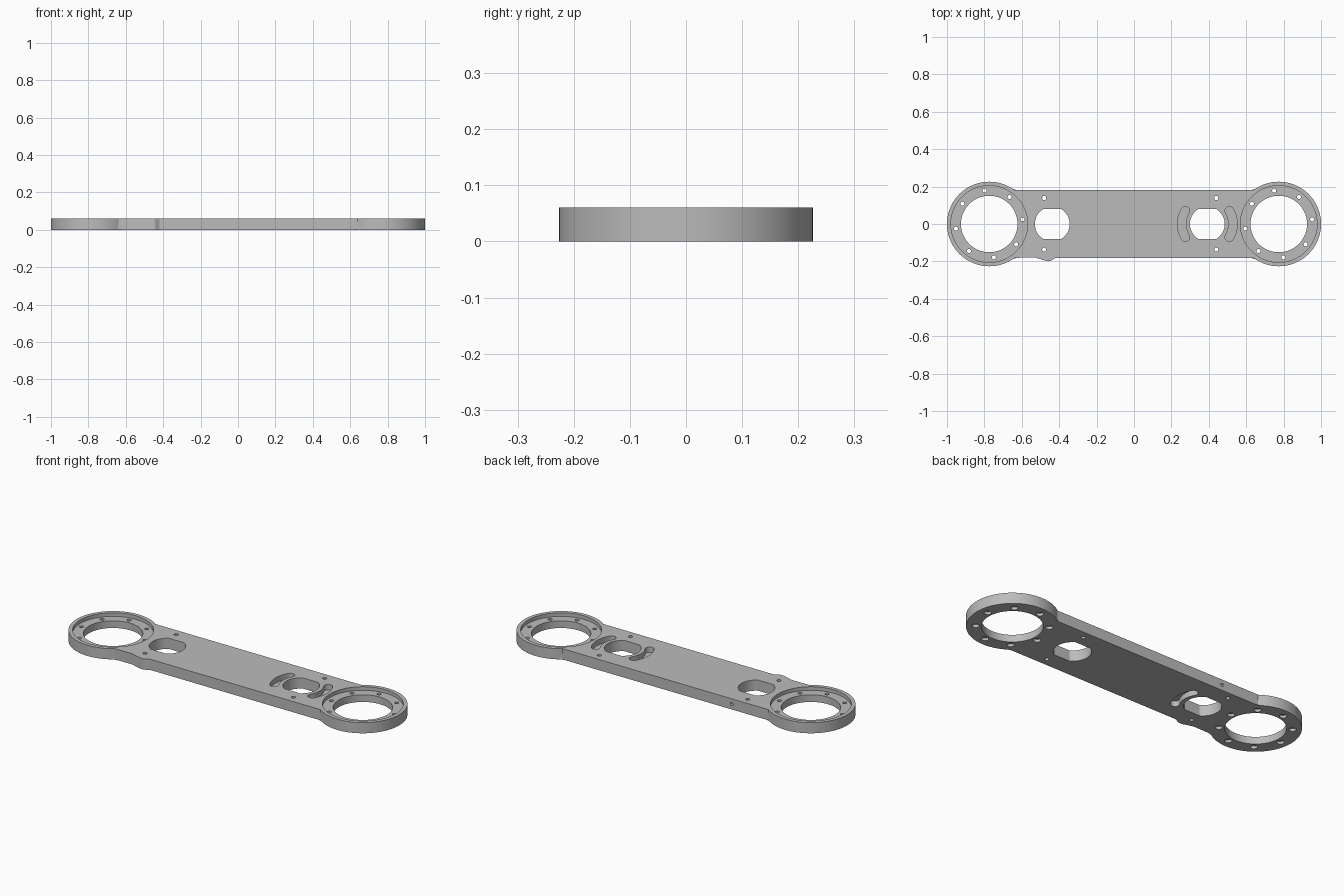
import bpy
import bmesh
from math import cos, sin, asin, pi, radians

if "Cube" in bpy.data.objects:
    bpy.data.objects.remove(bpy.data.objects["Cube"])

THICK = 0.06       # plate thickness
RING_X = 0.774     # bearing ring centre
RING_R = 0.226     # bearing ring radius
HALF_W = 0.181     # half width of the arm
HOLE_X = (-0.437, 0.392)

grey = bpy.data.materials.new("machined grey")
grey.use_nodes = True
grey.diffuse_color = (0.5, 0.5, 0.5, 1)
grey.node_tree.nodes["Principled BSDF"].inputs["Base Color"].default_value = (0.5, 0.5, 0.5, 1)


def arc(cx, cy, r, a0, a1, n):
    return [(cx + r * cos(a0 + (a1 - a0) * i / n), cy + r * sin(a0 + (a1 - a0) * i / n))
            for i in range(n + 1)]


def circle(cx, cy, r, n=24):
    return arc(cx, cy, r, 0, 2 * pi, n)[:-1]


def prism(bm, pts, z0, z1):
    """Extrude a counter-clockwise outline from z0 to z1."""
    low = [bm.verts.new((x, y, z0)) for x, y in pts]
    high = [bm.verts.new((x, y, z1)) for x, y in pts]
    bm.faces.new(low[::-1])
    bm.faces.new(high)
    for i in range(len(pts)):
        j = (i + 1) % len(pts)
        bm.faces.new((low[i], low[j], high[j], high[i]))


def make_object(name, bm):
    bmesh.ops.recalc_face_normals(bm, faces=bm.faces)
    mesh = bpy.data.meshes.new(name)
    bm.to_mesh(mesh)
    bm.free()
    mesh.materials.append(grey)
    obj = bpy.data.objects.new(name, mesh)
    bpy.context.collection.objects.link(obj)
    return obj


def slot(cx, cy, mid_r, half, facing, spread):
    """Curved slot with round ends, concentric with a hole."""
    a0, a1 = facing - spread, facing + spread
    ends = [(cx + mid_r * cos(a), cy + mid_r * sin(a)) for a in (a0, a1)]
    pts = arc(cx, cy, mid_r + half, a0, a1, 16)
    pts += arc(*ends[1], half, a1, a1 + pi, 10)[1:]
    pts += arc(cx, cy, mid_r - half, a1, a0, 16)[1:]
    pts += arc(*ends[0], half, a0 + pi, a0 + 2 * pi, 10)[1:-1]
    return pts


def ring_bolts():
    for side in (-1, 1):
        for k in range(8):
            a = radians(8 + 45 * k)
            yield side * RING_X + 0.18 * cos(a), 0.18 * sin(a)


# Arm outline: two round ends joined by straight sides, with a small side lug
t = asin(HALF_W / RING_R)
outline = arc(RING_X, 0, RING_R, t - pi, pi - t, 96)
outline += arc(-RING_X, 0, RING_R, t, 2 * pi - t, 96)
outline += [(-0.53, -0.179), (-0.47, -0.197), (-0.445, -0.197), (-0.42, -HALF_W)]
bm = bmesh.new()
prism(bm, outline, 0, THICK)


def on_ring(v):
    r = ((abs(v.co.x) - RING_X) ** 2 + v.co.y ** 2) ** 0.5
    return v.co.z < 0.001 and abs(r - RING_R) < 0.001


# Rounded lower rim on the round ends
rim = [e for e in bm.edges if all(on_ring(v) for v in e.verts) and e.calc_length() < 0.05]
bmesh.ops.bevel(bm, geom=rim, offset=0.007, segments=3, profile=0.5, affect='EDGES')
arm = make_object("link_arm", bm)

# Through holes: bearing bores, flat-sided windows and bolt holes
bm = bmesh.new()
for side in (-1, 1):
    prism(bm, circle(side * RING_X, 0, 0.151, 96), -0.1, 0.2)
for hx in HOLE_X:
    a = asin(0.08 / 0.093)
    window = arc(hx, 0, 0.093, -a, a, 24) + arc(hx, 0, 0.093, pi - a, pi + a, 24)
    prism(bm, window, -0.1, 0.2)
for x, y in ring_bolts():
    prism(bm, circle(x, y, 0.011), -0.1, 0.2)
for x in (-0.48, 0.44):
    for y in (-0.137, 0.139):
        prism(bm, circle(x, y, 0.011), -0.1, 0.2)
through = make_object("through_hole_cutter", bm)

# Top pockets: bearing seats and two curved slots
bm = bmesh.new()
for side in (-1, 1):
    prism(bm, circle(side * RING_X, 0, 0.205, 96), THICK - 0.02, 0.2)
for facing in (0, pi):
    prism(bm, slot(HOLE_X[1], 0, 0.137, 0.023, facing, radians(31)), THICK - 0.03, 0.2)
top_pockets = make_object("top_pocket_cutter", bm)

# Bottom pockets: bolt head recesses and one curved slot
bm = bmesh.new()
for x, y in ring_bolts():
    prism(bm, circle(x, y, 0.018), -0.1, 0.015)
prism(bm, slot(HOLE_X[0], 0, 0.137, 0.023, 0, radians(31)), -0.1, 0.03)
bottom_pockets = make_object("bottom_pocket_cutter", bm)

# Small blind hole in the back edge
bm = bmesh.new()
prism(bm, circle(0, 0, 0.009), -0.06, 0.06)
side_hole = make_object("edge_hole_cutter", bm)
side_hole.rotation_euler.x = pi / 2
side_hole.location = (-0.41, HALF_W, THICK / 2)

# Cut everything and finish the surface
bpy.context.view_layer.objects.active = arm
for cutter in (through, top_pockets, bottom_pockets, side_hole):
    cutter.hide_render = True
    mod = arm.modifiers.new(cutter.name, 'BOOLEAN')
    mod.operation = 'DIFFERENCE'
    mod.solver = 'EXACT'
    mod.object = cutter
    bpy.context.view_layer.update()
    bpy.ops.object.modifier_apply(modifier=mod.name)
    bpy.data.objects.remove(cutter)

bpy.ops.object.select_all(action='DESELECT')
arm.select_set(True)
bpy.ops.object.shade_smooth_by_angle(angle=radians(30))
